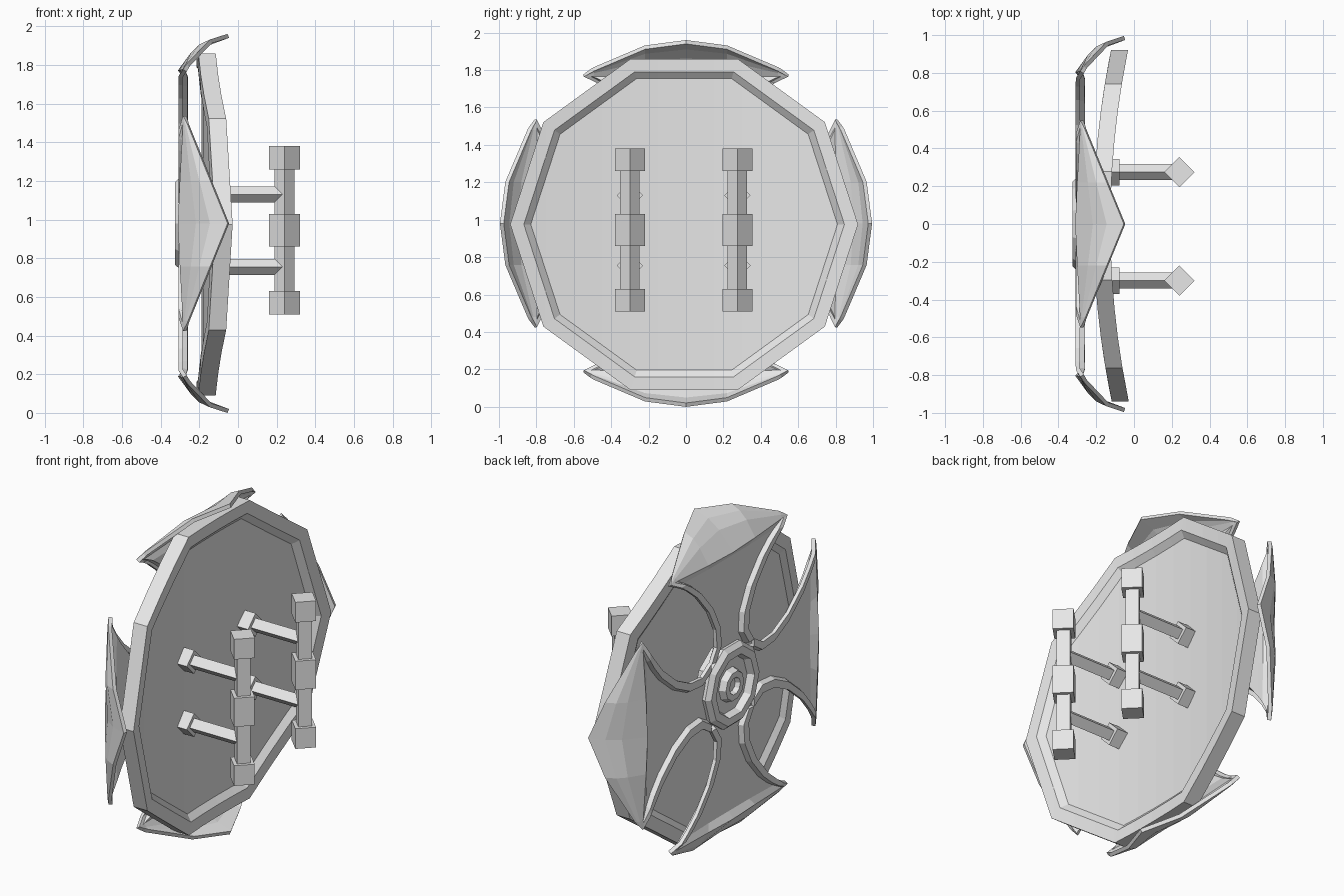
import bpy, bmesh
from math import pi, sin, cos
from mathutils import Matrix, Vector

if "Cube" in bpy.data.objects:
    bpy.data.objects.remove(bpy.data.objects["Cube"])

GREY = (0.8, 0.8, 0.8, 1)
metal = bpy.data.materials.new("plain_grey")
metal.use_nodes = True
metal.diffuse_color = GREY
metal.node_tree.nodes["Principled BSDF"].inputs["Base Color"].default_value = GREY

MID_Z = 0.98


def finish(name, bm):
    """Turn a bmesh into a named, flat shaded object."""
    mesh = bpy.data.meshes.new(name)
    bm.to_mesh(mesh)
    bm.free()
    mesh.materials.append(metal)
    obj = bpy.data.objects.new(name, mesh)
    bpy.context.collection.objects.link(obj)
    return obj


def loft(profile, sides, y, z):
    """Solid made of polygon rings (radius, x) around the x axis."""
    bm = bmesh.new()
    rings = []
    for radius, x in profile:
        angles = [2 * pi * i / sides for i in range(sides)]
        rings.append([bm.verts.new((x, y + radius * cos(a), z + radius * sin(a)))
                      for a in angles])
    for a, b in zip(rings, rings[1:]):
        for i in range(sides):
            j = (i + 1) % sides
            bm.faces.new((a[i], a[j], b[j], b[i]))
    bm.faces.new(rings[0])
    bm.faces.new(rings[-1])
    bmesh.ops.recalc_face_normals(bm, faces=bm.faces)
    return bm


# Board: ten sided plate, recessed on both faces, cut in strips and bent
bm = loft([(0.82, -0.155), (0.857, -0.125), (0.93, -0.125),
           (0.93, -0.215), (0.857, -0.215), (0.82, -0.19)], 10, -0.01, 0.975)
for i in range(-5, 6):
    geom = bm.verts[:] + bm.edges[:] + bm.faces[:]
    bmesh.ops.bisect_plane(bm, geom=geom, plane_co=(0, i * 0.15, 0), plane_no=(0, 1, 0))
for v in bm.verts:
    v.co.x += 0.11 * v.co.y ** 2
finish("board", bm)

# Boss: raised ring with a hollow knob in its middle
finish("boss", loft([(0.24, -0.22), (0.25, -0.3), (0.225, -0.325), (0.18, -0.325),
                     (0.165, -0.285), (0.1, -0.285), (0.085, -0.322),
                     (0.05, -0.322), (0.04, -0.295)], 10, 0, MID_Z))

# Arm outline: (distance from centre, half width); lip: (extra distance, x)
ARM = [(0.2, 0.2), (0.28, 0.15), (0.39, 0.16), (0.52, 0.225),
       (0.65, 0.335), (0.72, 0.42), (0.76, 0.48)]
LIP = [(0, -0.3), (0.1, -0.21), (0.15, -0.14), (0.18, -0.05)]
TIP_R, TIP_W, TIP_X = 0.795, 0.55, -0.275


def columns(w):
    half = [w, w - 0.04, w - 0.055, w * 0.4]
    return half + [0] + [-s for s in reversed(half)]


def arm(name, turn, scale):
    """Flaring plate with raised borders and a lip bent backwards."""
    bm = bmesh.new()
    rows = []
    for r, w in ARM:
        rows.append([(-0.298 if abs(s) > w - 0.05 else -0.27, s, r) for s in columns(w)])
    for extra, x in LIP:
        row = []
        for s in columns(TIP_W):
            u = abs(s) / TIP_W
            row.append((x + (TIP_X - x) * u, s, TIP_R + extra * (1 - u * u)))
        rows.append(row)
    spin = Matrix.Rotation(turn, 3, "X")
    grid = []
    for row in rows:
        line = []
        for x, s, r in row:
            p = spin @ Vector((x, s * scale, r * scale))
            line.append(bm.verts.new((p.x, p.y, p.z + MID_Z)))
        grid.append(line)
    for a, b in zip(grid, grid[1:]):
        for i in range(len(a) - 1):
            bm.faces.new((a[i], a[i + 1], b[i + 1], b[i]))
    bmesh.ops.remove_doubles(bm, verts=bm.verts, dist=0.001)
    obj = finish(name, bm)
    shell = obj.modifiers.new("thickness", "SOLIDIFY")
    shell.thickness = 0.022
    shell.offset = 0


for i, name in enumerate(["upper_arm", "right_hand_arm", "lower_arm", "left_hand_arm"]):
    arm(name, i * pi / 2, 1.01 if i % 2 else 0.995)


def bar(name, axis, centre, half_diagonal, length):
    """Square bar set on its edge along the given axis."""
    bm = bmesh.new()
    side = half_diagonal * 2 ** 0.5
    bmesh.ops.create_cube(bm, size=1)
    size = (length, side, side) if axis == "X" else (side, side, length)
    bmesh.ops.scale(bm, vec=size, verts=bm.verts)
    bmesh.ops.rotate(bm, matrix=Matrix.Rotation(pi / 4, 3, axis), verts=bm.verts)
    bmesh.ops.translate(bm, vec=centre, verts=bm.verts)
    finish(name, bm)


# Two grips, each with three blocks and two struts to the board
for side, y in (("first", -0.3), ("second", 0.275)):
    bar(side + "_grip", "Z", (0.24, y, 0.945), 0.052, 0.8)
    for part, z, tall in (("lower", 0.57, 0.12), ("middle", 0.945, 0.17), ("upper", 1.32, 0.12)):
        bar(f"{side}_grip_{part}_block", "Z", (0.24, y, z), 0.08, tall)
    for part, z in (("lower", 0.755), ("upper", 1.13)):
        bar(f"{side}_{part}_strut", "X", (0.055, y, z), 0.042, 0.37)
        bar(f"{side}_{part}_strut_foot", "X", (-0.115, y, z), 0.07, 0.075)
